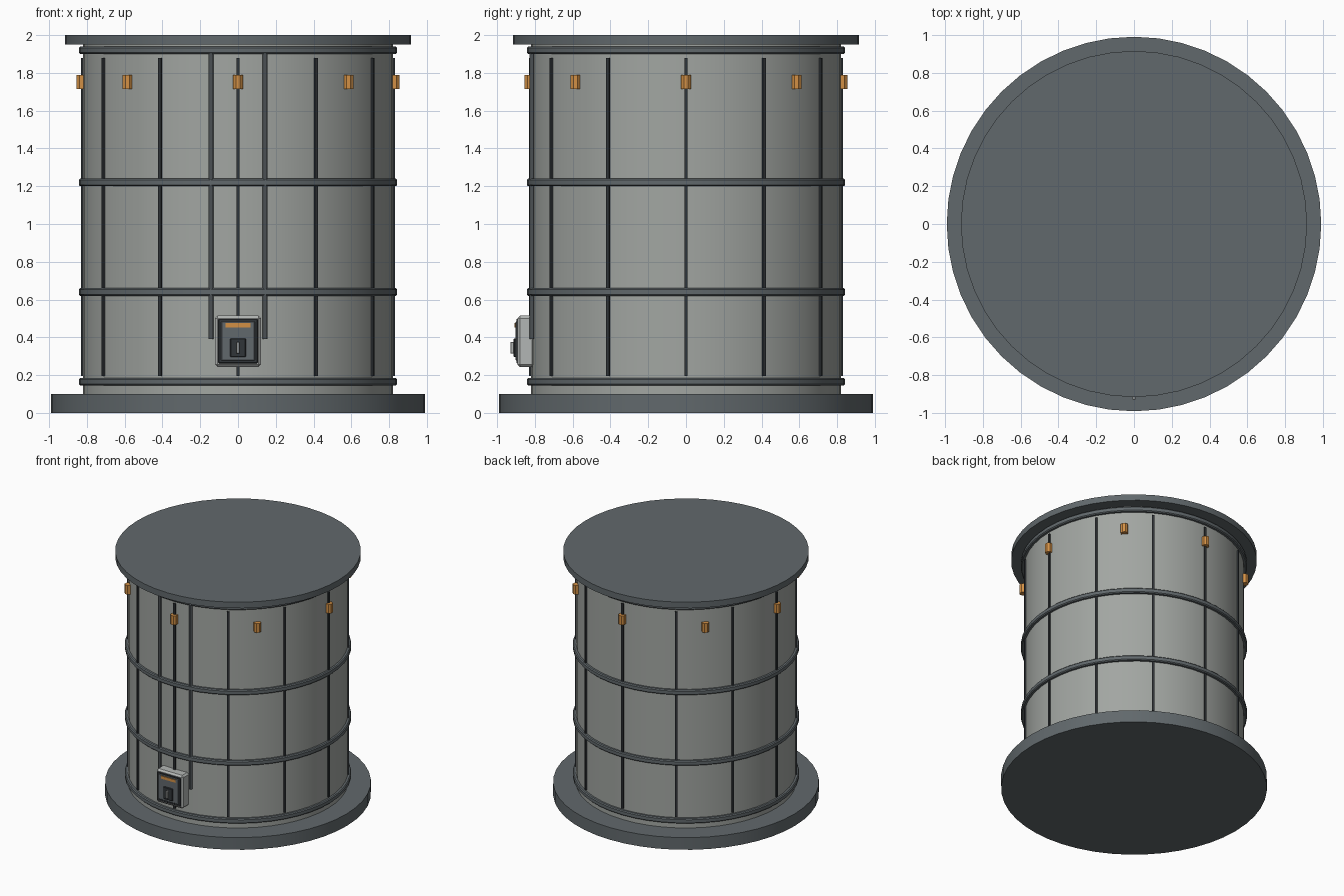
import bpy
from math import pi, sin, cos, radians

if "Cube" in bpy.data.objects:
    bpy.data.objects.remove(bpy.data.objects["Cube"])


def material(name, rgb):
    m = bpy.data.materials.new(name)
    m.diffuse_color = (*rgb, 1)
    m.use_nodes = True
    m.node_tree.nodes["Principled BSDF"].inputs["Base Color"].default_value = m.diffuse_color
    return m


SHELL = material("shell_grey", (0.36, 0.38, 0.36))
STEEL = material("steel_blue_grey", (0.12, 0.14, 0.15))
DARK = material("dark_trim", (0.03, 0.035, 0.04))
PALE = material("pale_grey", (0.45, 0.47, 0.46))
ORANGE = material("orange", (0.65, 0.28, 0.06))


def finish(name, mat, smooth=False, bevel=0):
    ob = bpy.context.object
    ob.name = name
    ob.data.materials.append(mat)
    if smooth:
        bpy.ops.object.shade_smooth_by_angle(angle=radians(25))
    if bevel:
        mod = ob.modifiers.new("chamfer", "BEVEL")
        mod.width = bevel
        mod.segments = 1
    return ob


def cylinder(name, r, z0, z1, mat, x=0, y=0, sides=48, rot=0, smooth=True):
    bpy.ops.mesh.primitive_cylinder_add(
        vertices=sides, radius=r, depth=z1 - z0,
        location=(x, y, (z0 + z1) / 2), rotation=(0, 0, rot))
    return finish(name, mat, smooth)


def box(name, x, y, z, mat, rot=0, bevel=0):
    """Box from (min, max) ranges, turned about the central z axis."""
    cx, cy, cz = (sum(v) / 2 for v in (x, y, z))
    bpy.ops.mesh.primitive_cube_add(
        size=1, rotation=(0, 0, rot),
        location=(cx * cos(rot) - cy * sin(rot), cx * sin(rot) + cy * cos(rot), cz))
    ob = bpy.context.object
    ob.scale = (x[1] - x[0], y[1] - y[0], z[1] - z[0])
    bpy.ops.object.transform_apply(location=False, rotation=False, scale=True)
    return finish(name, mat, bevel=bevel)


def hoop(name, z, sides=48):
    """Chamfered band wrapped round the shell."""
    prof = [(0.81, -0.02), (0.836, -0.02), (0.843, -0.013),
            (0.843, 0.013), (0.836, 0.02), (0.81, 0.02)]
    n = len(prof)
    verts = [(r * cos(2 * pi * i / sides), r * sin(2 * pi * i / sides), z + h)
             for i in range(sides) for r, h in prof]
    faces = [(i * n + j, (i + 1) % sides * n + j,
              (i + 1) % sides * n + (j + 1) % n, i * n + (j + 1) % n)
             for i in range(sides) for j in range(n)]
    me = bpy.data.meshes.new(name)
    me.from_pydata(verts, [], faces)
    ob = bpy.data.objects.new(name, me)
    bpy.context.collection.objects.link(ob)
    bpy.ops.object.select_all(action="DESELECT")
    ob.select_set(True)
    bpy.context.view_layer.objects.active = ob
    finish(name, STEEL, smooth=True)


# Base, shell and lid
cylinder("base_plinth", 0.99, 0, 0.10, STEEL)
cylinder("shell", 0.82, 0.10, 1.95, SHELL)
cylinder("lid", 0.915, 1.95, 2.0, STEEL)

# Hoops
for i, z in enumerate((0.165, 0.64, 1.22, 1.92)):
    hoop(f"hoop_{i}", z)

# Vertical seams between shell panels
for i in range(12):
    box(f"panel_seam_{i}", (-0.009, 0.009), (-0.83, -0.80), (0.195, 1.88), DARK, i * pi / 6)

# Orange lugs below the lid
for i in range(8):
    a = i * pi / 4
    cylinder(f"marker_lug_{i}", 0.028, 1.715, 1.79, ORANGE,
             0.829 * sin(a), -0.829 * cos(a), sides=8, rot=a + pi / 8, smooth=False)

# Conduits running down to the control box
for side, x in (("left", -0.142), ("right", 0.142)):
    cylinder(f"conduit_{side}", 0.014, 0.39, 1.93, STEEL, x, -0.815, sides=8, rot=pi / 8)

# Control box
box("control_box", (-0.122, 0.122), (-0.893, -0.80), (0.243, 0.515), PALE, bevel=0.014)
box("control_bezel", (-0.105, 0.105), (-0.898, -0.88), (0.262, 0.498), DARK, bevel=0.004)
box("control_panel", (-0.09, 0.09), (-0.902, -0.88), (0.277, 0.485), STEEL, bevel=0.004)
box("indicator_bar", (-0.065, 0.065), (-0.907, -0.89), (0.453, 0.476), ORANGE)
box("switch_plate", (-0.042, 0.042), (-0.912, -0.89), (0.295, 0.395), DARK, bevel=0.004)
box("switch_lever", (-0.008, 0.008), (-0.93, -0.90), (0.314, 0.375), PALE, bevel=0.003)
